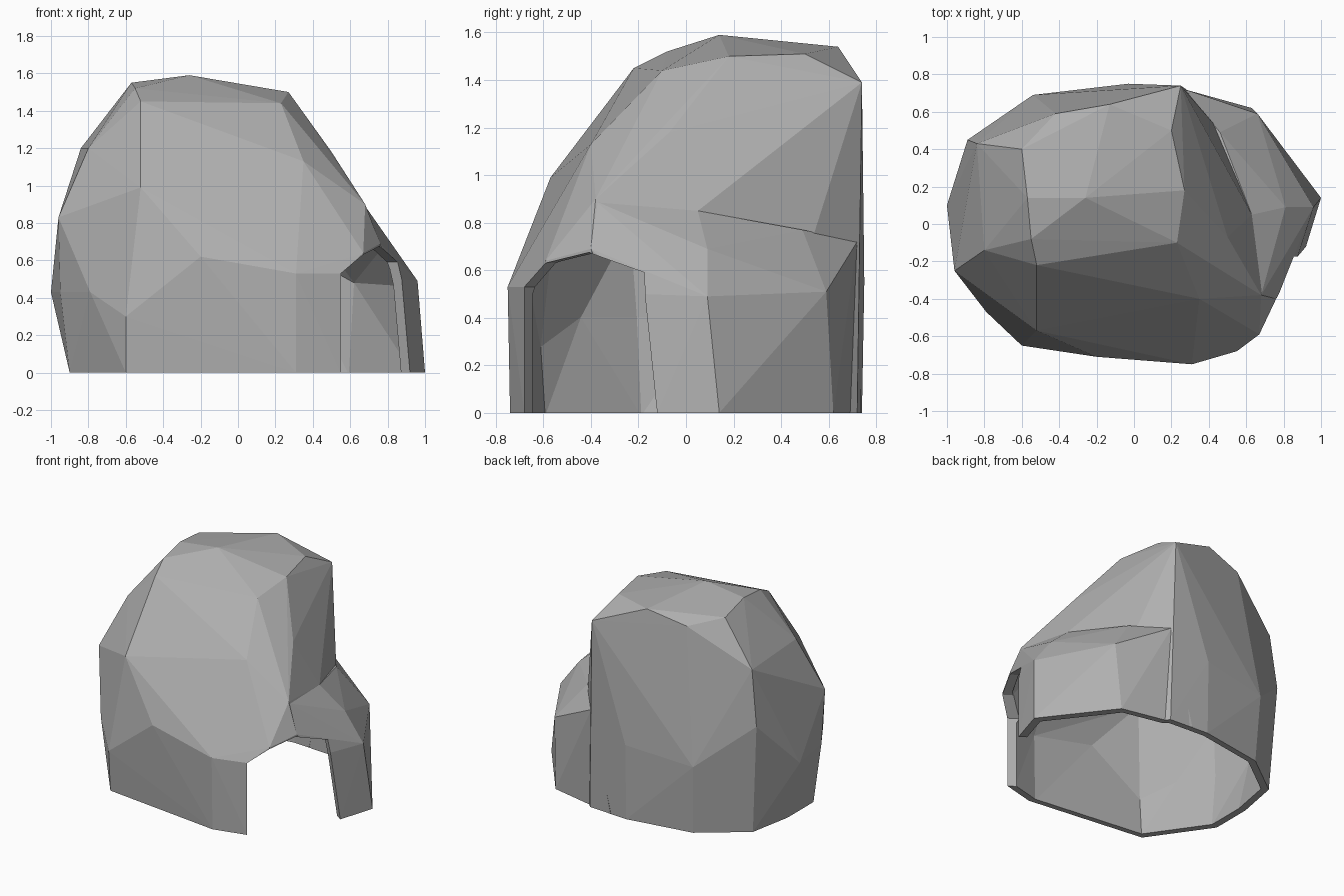
import bpy, bmesh
from mathutils import Vector

if "Cube" in bpy.data.objects:
    bpy.data.objects.remove(bpy.data.objects["Cube"])

INNER_XY, INNER_Z, DROP = 0.94, 0.965, 0.012   # shell thickness

# Main dome: facet corners, roughly from ground to crown
BASE = [(-.9, -.2), (-.6, -.63), (.31, -.74), (.55, -.68), (.74, -.4), (.63, .3),
        (.28, .72), (-.03, .74), (-.52, .66), (-.84, .42), (-.9, .1)]
WALL = [(-1, .1, .43), (-.96, -.25, .83), (-.95, -.22, .43), (-.79, -.47, .43), (-.89, .45, .8),
        (-.54, .69, .5), (-.03, .75, .55), (.27, .72, .7), (-.2, -.71, .62), (-.6, -.65, .3),
        (.31, -.75, .53), (.55, -.68, .53), (.67, -.59, .64), (.76, -.4, .69), (.68, -.38, .9),
        (.63, .05, .85)]
CROWN = [(-.52, -.57, .99), (.35, -.4, 1.13), (.5, -.07, 1.18), (-.8, -.14, 1.2), (-.84, .43, 1.2),
         (.23, -.1, 1.44), (.27, .18, 1.5), (.2, .5, 1.51), (.25, .74, 1.39), (-.13, .64, 1.54),
         (-.42, .59, 1.47), (-.52, -.22, 1.45), (-.55, -.08, 1.52), (-.57, .14, 1.55),
         (-.26, .14, 1.59), (-.6, .4, 1.51)]
DOME = [(x, y, 0) for x, y in BASE] + WALL + CROWN

# Side bulge next to the doorway
BULGE = [(1, .14, 0), (.96, .09, .49), (.81, .09, .69), (.63, .05, .85), (.46, .49, .77),
         (.66, .59, .51), (.63, .62, 0), (.92, -.12, 0), (.87, -.19, .5), (.79, -.2, .63),
         (.68, -.38, .89), (.76, -.4, .69), (.27, .72, .72), (.1, .735, 0), (.3, .2, .7), (.5, -.2, 0)]


def hull(name, points):
    """Closed faceted solid around the points."""
    bm = bmesh.new()
    for p in points:
        bm.verts.new(p)
    res = bmesh.ops.convex_hull(bm, input=bm.verts)
    junk = {g for g in res["geom_interior"] + res["geom_unused"]
            if isinstance(g, bmesh.types.BMVert)}
    bmesh.ops.delete(bm, geom=list(junk), context='VERTS')
    bmesh.ops.recalc_face_normals(bm, faces=bm.faces)
    mesh = bpy.data.meshes.new(name)
    bm.to_mesh(mesh)
    bm.free()
    ob = bpy.data.objects.new(name, mesh)
    bpy.context.collection.objects.link(ob)
    return ob


def combine(target, tool, operation):
    """Apply a boolean and discard the tool."""
    tool.hide_render = True
    mod = target.modifiers.new(operation.lower(), 'BOOLEAN')
    mod.operation, mod.object, mod.solver = operation, tool, 'EXACT'
    bpy.context.view_layer.objects.active = target
    bpy.ops.object.modifier_apply(modifier=mod.name)
    bpy.data.objects.remove(tool)


def inner(points):
    return [(x * INNER_XY, y * INNER_XY, z * INNER_Z - DROP) for x, y, z in points]


# Outer rock
shell = hull("rock_shelter", DOME)
combine(shell, hull("bulge", BULGE), 'UNION')

# Hollow interior, open at the ground
combine(shell, hull("dome_hollow", inner(DOME)), 'DIFFERENCE')
combine(shell, hull("bulge_hollow", inner(BULGE)), 'DIFFERENCE')

# Arched doorway on the front right: profile (along wall, height)
start, along, out = Vector((.55, -.68, 0)), Vector((.55, .835, 0)), Vector((.835, -.55, 0))
ARCH = [(0, -.1), (0, .53), (.14, .63), (.34, .675), (.59, .59), (.67, 0), (.68, -.1)]
door = [start + along * t + out * d + Vector((0, 0, z)) for d in (-.3, .4) for t, z in ARCH]
combine(shell, hull("doorway_cutter", door), 'DIFFERENCE')

# Dark grey stone
stone = bpy.data.materials.new("stone")
stone.diffuse_color = (.43, .43, .43, 1)
stone.use_nodes = True
stone.node_tree.nodes["Principled BSDF"].inputs["Base Color"].default_value = stone.diffuse_color
shell.data.materials.clear()
shell.data.materials.append(stone)
for face in shell.data.polygons:
    face.material_index = 0
